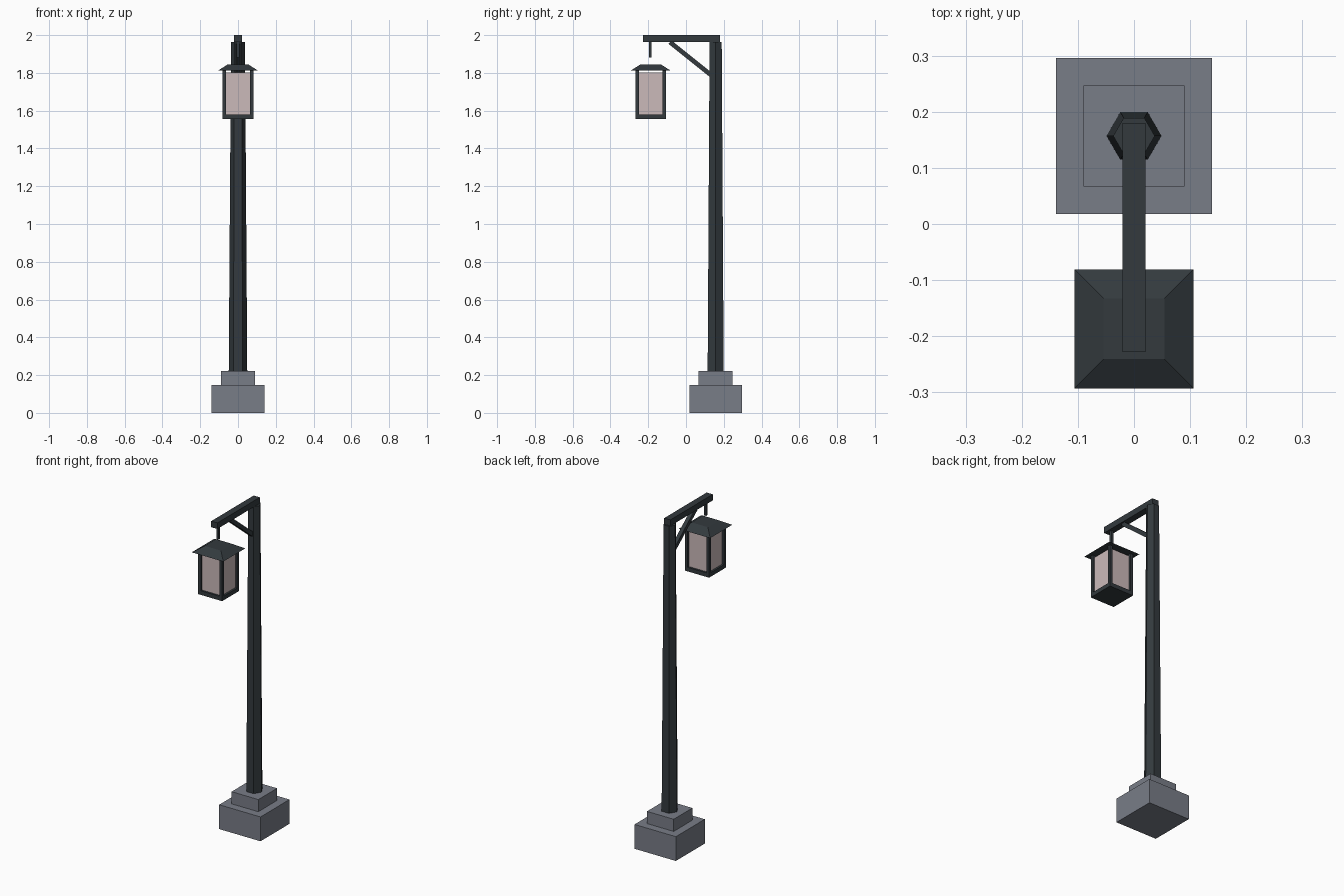
import bpy, bmesh, math
from mathutils import Vector, Matrix

old = bpy.data.objects.get("Cube")
if old:
    bpy.data.objects.remove(old, do_unlink=True)


def material(name, rgb):
    m = bpy.data.materials.new(name)
    m.use_nodes = True
    m.diffuse_color = (*rgb, 1)
    m.node_tree.nodes["Principled BSDF"].inputs["Base Color"].default_value = (*rgb, 1)
    return m


STONE = material("grey stone", (0.19, 0.205, 0.245))
IRON = material("dark iron", (0.033, 0.042, 0.048))
GLASS = material("pale pink glass", (0.60, 0.49, 0.49))

POST_Y = 0.157      # centre of the post and footing
LAMP_Y = -0.187     # centre of the hanging lantern


def finish(name, bm, mat):
    mesh = bpy.data.meshes.new(name)
    bm.to_mesh(mesh)
    bm.free()
    mesh.materials.append(mat)
    obj = bpy.data.objects.new(name, mesh)
    bpy.context.collection.objects.link(obj)
    return obj


def box(name, mat, size, centre, tilt=0):
    bm = bmesh.new()
    bmesh.ops.create_cube(bm, size=1)
    bm.transform(Matrix.Translation(centre) @ Matrix.Rotation(tilt, 4, "X")
                 @ Matrix.Diagonal((*size, 1)))
    return finish(name, bm, mat)


def block(name, mat, half, y, z0, z1):
    return box(name, mat, (2 * half, 2 * half, z1 - z0), (0, y, (z0 + z1) / 2))


def taper(name, mat, sides, r0, r1, y, z0, z1, turn=0):
    bm = bmesh.new()
    bmesh.ops.create_cone(bm, cap_ends=True, segments=sides, radius1=r0,
                          radius2=r1, depth=z1 - z0)
    bm.transform(Matrix.Translation((0, y, (z0 + z1) / 2)) @ Matrix.Rotation(turn, 4, "Z"))
    return finish(name, bm, mat)


# Stepped stone footing
block("footing_lower", STONE, 0.139, POST_Y, 0, 0.148)
block("footing_upper", STONE, 0.09, POST_Y, 0.148, 0.222)

# Tapered hexagonal post, corners on the x axis
taper("post", IRON, 6, 0.049, 0.037, POST_Y, 0.222, 1.963, math.pi / 6)

# Overhead arm and its diagonal brace
box("arm", IRON, (0.041, 0.408, 0.037), (0, -0.024, 1.9815))
start, end = Vector((0, -0.085, 1.963)), Vector((0, 0.137, 1.785))
run = end - start
box("brace", IRON, (0.024, run.length, 0.024), (start + end) / 2,
    math.atan2(run.z, run.y))

# Hanger rod
block("hanger", IRON, 0.007, LAMP_Y - 0.003, 1.882, 1.965)

# Lantern roof, floor, corner bars and glass
diag = math.sqrt(2)
taper("lantern_roof", IRON, 4, 0.106 * diag, 0.054 * diag, LAMP_Y, 1.812, 1.845, math.pi / 4)
block("lantern_floor", IRON, 0.081, LAMP_Y, 1.555, 1.58)
block("lantern_glass", GLASS, 0.069, LAMP_Y, 1.58, 1.802)
for sx, side in ((1, "left"), (-1, "right")):
    for sy, end_name in ((-1, "front"), (1, "back")):
        box(f"lantern_bar_{end_name}_{side}", IRON, (0.018, 0.018, 0.232),
            (sx * 0.072, LAMP_Y + sy * 0.072, 1.696))
